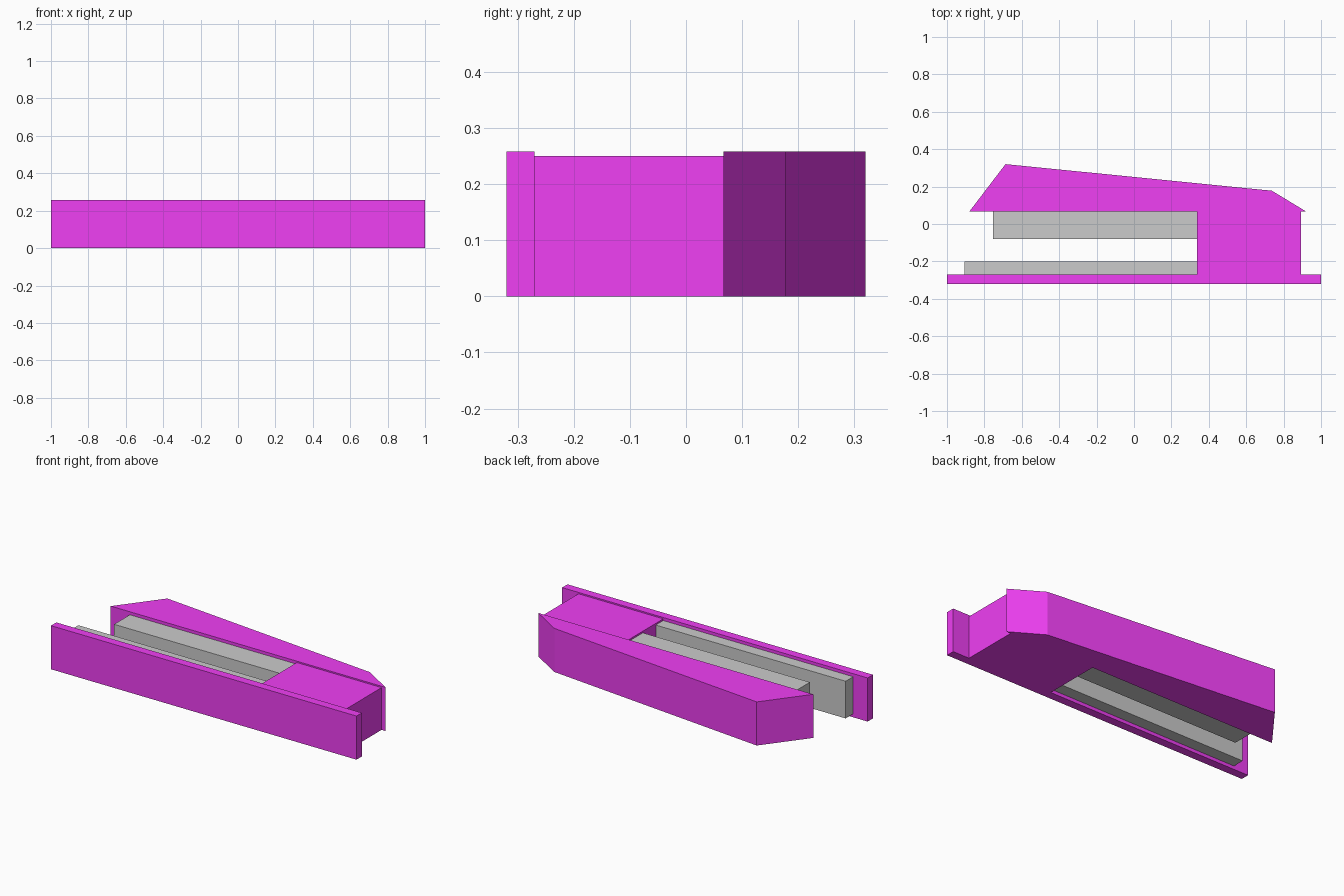
import bpy, bmesh

if "Cube" in bpy.data.objects:
    bpy.data.objects.remove(bpy.data.objects["Cube"])

magenta = bpy.data.materials.new("magenta")
magenta.diffuse_color = (0.87, 0.05, 0.9, 1)
magenta.use_nodes = True
magenta.node_tree.nodes["Principled BSDF"].inputs["Base Color"].default_value = magenta.diffuse_color


def prism(name, outline, z0, z1, material=None):
    """Extrude an xy outline from z0 up to z1."""
    bm = bmesh.new()
    face = bm.faces.new([bm.verts.new((x, y, z0)) for x, y in outline])
    new = bmesh.ops.extrude_face_region(bm, geom=[face])["geom"]
    top = [v for v in new if isinstance(v, bmesh.types.BMVert)]
    bmesh.ops.translate(bm, verts=top, vec=(0, 0, z1 - z0))
    bmesh.ops.recalc_face_normals(bm, faces=bm.faces)
    mesh = bpy.data.meshes.new(name)
    bm.to_mesh(mesh)
    bm.free()
    if material:
        mesh.materials.append(material)
    obj = bpy.data.objects.new(name, mesh)
    bpy.context.collection.objects.link(obj)
    return obj


def box(name, x0, x1, y0, y1, z0, z1, material=None):
    return prism(name, [(x0, y0), (x1, y0), (x1, y1), (x0, y1)], z0, z1, material)


# Long front plate
box("front_plate", -1, 1, -0.32, -0.27, 0, 0.258, magenta)

# Block joining plate and rear body
box("connecting_block", 0.338, 0.893, -0.27, 0.067, 0, 0.25, magenta)

# Tapered rear body
prism("rear_body", [(-0.88, 0.067), (0.92, 0.067), (0.737, 0.178), (-0.687, 0.32)],
      0, 0.258, magenta)

# Grey pads lining the gap
box("front_pad", -0.905, 0.338, -0.27, -0.2, 0.02, 0.24)
box("rear_pad", -0.755, 0.338, -0.08, 0.067, 0.02, 0.24)
